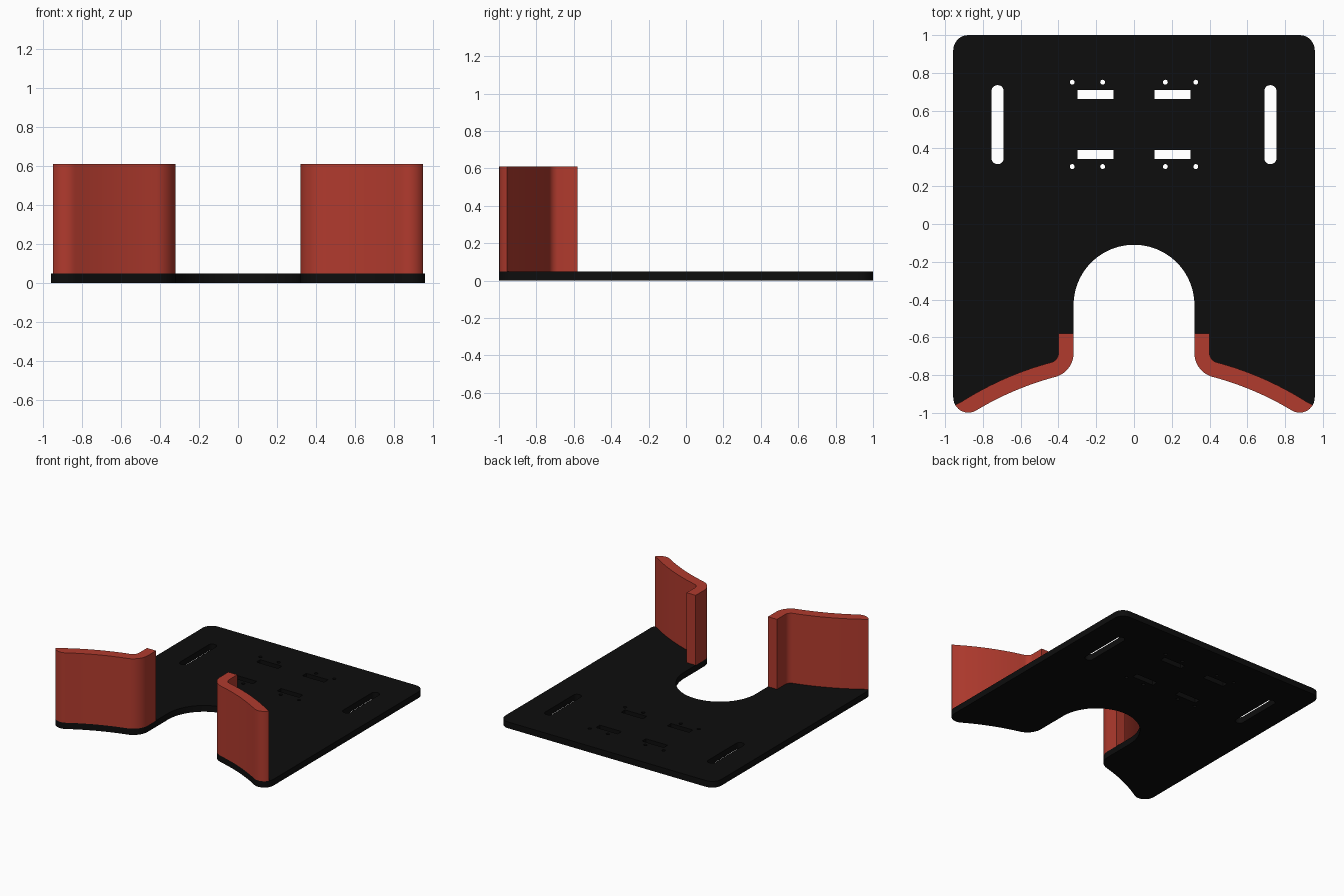
import bpy, bmesh
from math import atan2, cos, sin, pi, radians, sqrt

if "Cube" in bpy.data.objects:
    bpy.data.objects.remove(bpy.data.objects["Cube"])

PLATE_TOP, WALL_TOP = 0.05, 0.61


def material(name, rgb):
    m = bpy.data.materials.new(name)
    m.diffuse_color = (*rgb, 1)
    m.use_nodes = True
    m.node_tree.nodes["Principled BSDF"].inputs["Base Color"].default_value = m.diffuse_color
    return m


black = material("matte black", (0.004, 0.004, 0.004))
red = material("brick red", (0.44, 0.043, 0.027))


def arc(cx, cy, r, a0, a1, n):
    return [(cx + r * cos(a0 + (a1 - a0) * i / n),
             cy + r * sin(a0 + (a1 - a0) * i / n)) for i in range(n + 1)]


def rounded_rect(cx, cy, hw, hh, r):
    pts = []
    for k, (sx, sy) in enumerate([(1, 1), (-1, 1), (-1, -1), (1, -1)]):
        pts += arc(cx + sx * (hw - r), cy + sy * (hh - r), r, k * pi / 2, (k + 1) * pi / 2, 6)
    return pts


def mirror(pts):
    return [(-x, y) for x, y in reversed(pts)]


def slab(name, loops, z0, z1, mat):
    """Extrude a filled outline (first loop) with holes (other loops)."""
    cu = bpy.data.curves.new(name, 'CURVE')
    cu.dimensions, cu.fill_mode = '2D', 'BOTH'
    cu.extrude = (z1 - z0) / 2
    for loop in loops:
        s = cu.splines.new('POLY')
        s.points.add(len(loop) - 1)
        for p, (x, y) in zip(s.points, loop):
            p.co = (x, y, 0, 1)
        s.use_cyclic_u = True
    tmp = bpy.data.objects.new(name + "_outline", cu)
    bpy.context.collection.objects.link(tmp)
    bpy.context.view_layer.update()
    me = bpy.data.meshes.new_from_object(
        tmp.evaluated_get(bpy.context.evaluated_depsgraph_get()))
    bpy.data.objects.remove(tmp)
    bm = bmesh.new()
    bm.from_mesh(me)
    bmesh.ops.translate(bm, verts=bm.verts, vec=(0, 0, (z0 + z1) / 2))
    bmesh.ops.remove_doubles(bm, verts=bm.verts, dist=1e-5)
    bmesh.ops.recalc_face_normals(bm, faces=bm.faces)
    bm.to_mesh(me)
    bm.free()
    me.materials.clear()
    me.materials.append(mat)
    me.shade_smooth()
    me.set_sharp_from_angle(angle=radians(30))
    ob = bpy.data.objects.new(name, me)
    bpy.context.collection.objects.link(ob)
    return ob


# Shared front edge: neck fillet, long shallow arc, rounded outer corner
W, T = 0.957, 0.08                 # plate half width, wall thickness
BY, R = -2.375, 1.62               # centre and radius of the shallow arc
FX, FR = 0.45, 0.13                # neck fillet
FY = BY + sqrt((R + FR) ** 2 - FX ** 2)
CX = W - T                         # outer corner
CY = BY + sqrt((R + T) ** 2 - CX ** 2)
a_neck, a_tip = atan2(FY - BY, FX), atan2(CY - BY, CX)
neck = arc(FX, FY, FR, pi, pi + a_neck, 12)
sweep = arc(0, BY, R, a_neck, a_tip, 16)[1:]
tip_end = a_tip - pi / 2 + T / (2 * (R + T))

# Base plate with neck arch
half = arc(0, -0.43, 0.32, pi / 2, 0, 24) + neck + sweep
half += arc(CX, CY, T, a_tip - pi, 0, 12)[1:]
half += arc(W - T, 1 - T, T, 0, pi / 2, 8)
outline = half + mirror(half)[:-1]

# Strap slots, rectangular windows and screw holes
holes = []
for s in (-1, 1):
    holes.append(rounded_rect(s * 0.722, 0.526, 0.032, 0.209, 0.03))
    for y in (0.686, 0.367):
        holes.append([(s * 0.204 + dx, y + dy) for dx, dy in
                      ((-0.096, -0.024), (0.096, -0.024), (0.096, 0.024), (-0.096, 0.024))])
    for x in (0.166, 0.327):
        for y in (0.751, 0.304):
            holes.append(arc(s * x, y, 0.013, 0, 2 * pi, 16)[:-1])
slab("base_plate", [outline] + holes, 0, PLATE_TOP, black)

# Curved upright walls following the front edge
wall = [(0.40, -0.58), (0.32, -0.58)] + neck + sweep
wall += arc(CX, CY, T, a_tip - pi, tip_end, 10)[1:]
wall += arc(0, BY, R + T, a_tip - T / (R + T), a_neck, 16)[1:]
wall += arc(FX, FY, FR - T, pi + a_neck, pi, 10)[1:]
slab("right_wall", [wall], PLATE_TOP, WALL_TOP, red)
slab("left_wall", [mirror(wall)], PLATE_TOP, WALL_TOP, red)
